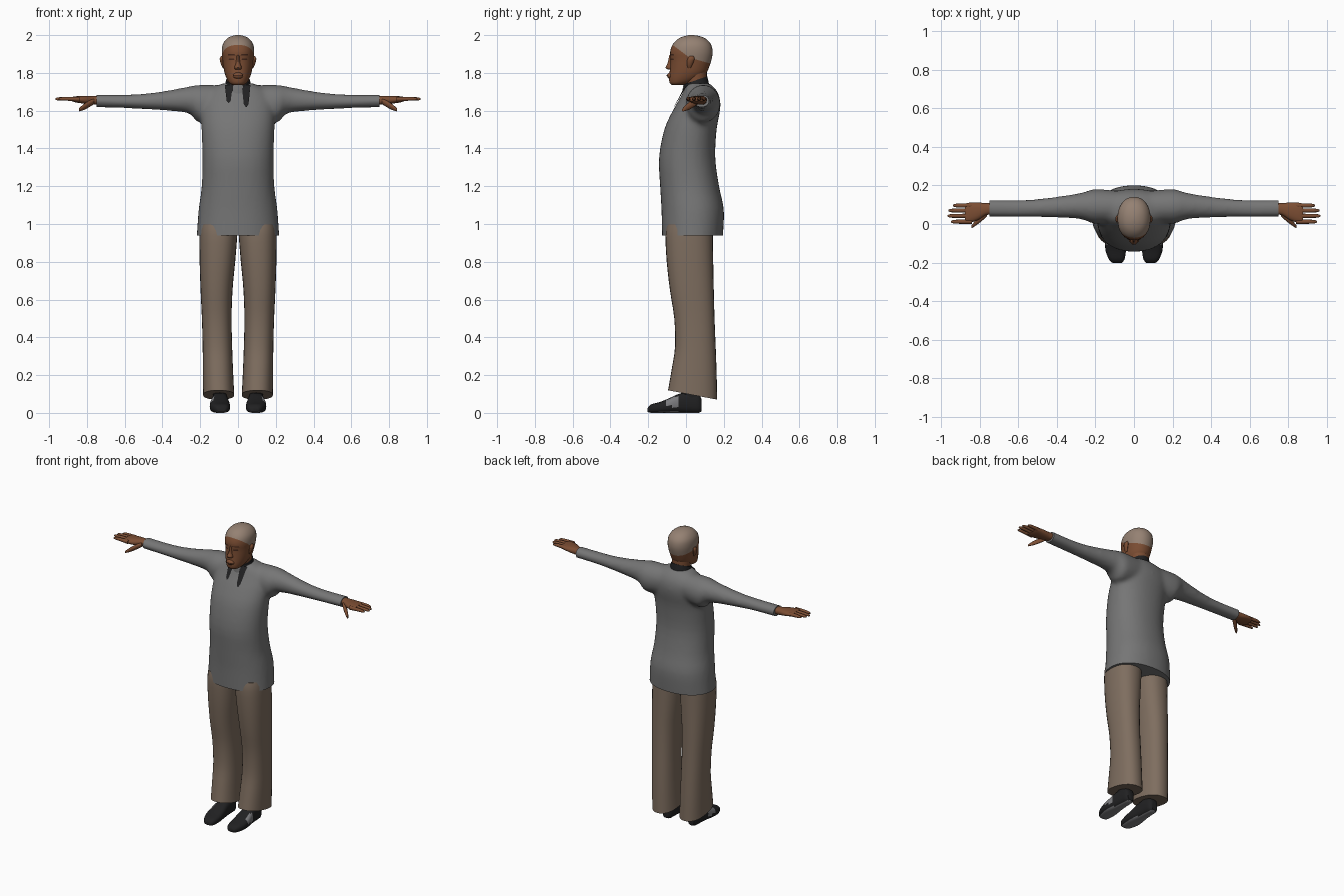
import bpy, bmesh, math
from mathutils import Vector
from mathutils.bvhtree import BVHTree

if "Cube" in bpy.data.objects:
    bpy.data.objects.remove(bpy.data.objects["Cube"])


def material(name, rgb):
    m = bpy.data.materials.new(name)
    m.use_nodes = True
    m.diffuse_color = (*rgb, 1)
    bsdf = m.node_tree.nodes["Principled BSDF"]
    bsdf.inputs["Base Color"].default_value = (*rgb, 1)
    bsdf.inputs["Roughness"].default_value = 0.8
    return m


GREY = material("shirt grey", (0.18, 0.18, 0.18))
BROWN = material("trouser brown", (0.21, 0.155, 0.115))
SKIN = material("skin", (0.2, 0.075, 0.033))
HAIR = material("cropped hair", (0.3, 0.22, 0.17))
BLACK = material("black", (0.015, 0.015, 0.016))
SOLE = material("shoe grey", (0.2, 0.2, 0.21))
DARK = material("dark skin", (0.06, 0.022, 0.012))


def finish(name, bm, mats, angle=45):
    bmesh.ops.recalc_face_normals(bm, faces=bm.faces)
    me = bpy.data.meshes.new(name)
    bm.to_mesh(me)
    bm.free()
    for m in mats:
        me.materials.append(m)
    me.shade_smooth()
    me.set_sharp_from_angle(angle=math.radians(angle))
    ob = bpy.data.objects.new(name, me)
    bpy.context.collection.objects.link(ob)
    return ob


def spline(rows, steps):
    """Catmull-Rom through the section rows."""
    rows = [list(r) + [0] * (6 - len(r)) for r in rows]
    out = []
    for i in range(len(rows) - 1):
        a, b, c, d = (rows[max(0, min(len(rows) - 1, i + k))] for k in (-1, 0, 1, 2))
        for s in range(steps):
            t = s / steps
            out.append([q + 0.5 * t * (r - p + t * (2*p - 5*q + 4*r - s2 + t * (3*(q - r) + s2 - p)))
                        for p, q, r, s2 in zip(a, b, c, d)])
    return out + [rows[-1]]


def loft(bm, axis, rows, sides=24, power=2.0, side=1, steps=3):
    """Rows are (t, u0, u1, v0, v1, slope of t along v)."""
    rings = []
    for t, u0, u1, v0, v1, slope in spline(rows, steps):
        ring = []
        for k in range(sides):
            a = 2 * math.pi * k / sides
            c, s = math.cos(a), math.sin(a)
            c = math.copysign(abs(c) ** (2 / power), c)
            s = math.copysign(abs(s) ** (2 / power), s)
            u = (u0 + u1 + (u1 - u0) * c) / 2
            v = (v0 + v1 + (v1 - v0) * s) / 2
            w = t + slope * (v - (v0 + v1) / 2)
            x, y, z = {"x": (w, u, v), "y": (u, w, v), "z": (u, v, w)}[axis]
            ring.append(bm.verts.new((x * side, y, z)))
        rings.append(ring)
    for r, q in zip(rings, rings[1:]):
        for k in range(sides):
            n = (k + 1) % sides
            bm.faces.new((r[k], r[n], q[n], q[k]))
    bm.faces.new(rings[0])
    bm.faces.new(rings[-1])


def part(name, mat, axis, rows, **kw):
    bm = bmesh.new()
    loft(bm, axis, rows, **kw)
    return finish(name, bm, [mat])


def patch(name, target, mat, rows, lift=0.005, cols=4):
    """Thin plate laid on the front of a target; rows are (z, x0, x1)."""
    bm = bmesh.new()
    src = bmesh.new()
    src.from_mesh(target.data)
    tree = BVHTree.FromBMesh(src)
    src.free()
    grid = []
    for z, x0, x1 in rows:
        line = []
        for c in range(cols + 1):
            x = x0 + (x1 - x0) * c / cols
            hit = tree.ray_cast(Vector((x, -1, z)), Vector((0, 1, 0)))[0]
            line.append(bm.verts.new((x, (hit.y if hit else 0) - lift, z)))
        grid.append(line)
    for a, b in zip(grid, grid[1:]):
        for c in range(cols):
            bm.faces.new((a[c], a[c + 1], b[c + 1], b[c]))
    return finish(name, bm, [mat])


# Shirt: body and sleeves fused, then trimmed at hem and cuffs
bm = bmesh.new()
loft(bm, "z", [(.88, -.222, .222, -.125, .19), (.96, -.217, .217, -.127, .197),
               (1.08, -.208, .208, -.13, .2), (1.2, -.192, .192, -.137, .175),
               (1.35, -.188, .188, -.143, .155), (1.5, -.193, .193, -.115, .162),
               (1.6, -.195, .195, -.07, .18), (1.66, -.185, .185, -.035, .18),
               (1.71, -.15, .15, -.01, .16), (1.745, -.08, .08, .005, .125)], sides=40, power=2.2)
for s in (1, -1):
    loft(bm, "x", [(.06, .01, .17, 1.56, 1.735), (.2, .0, .182, 1.535, 1.737),
                   (.25, .018, .168, 1.58, 1.73), (.3, .028, .157, 1.593, 1.72),
                   (.4, .033, .142, 1.602, 1.702), (.5, .036, .13, 1.608, 1.69),
                   (.62, .036, .125, 1.614, 1.685), (.8, .038, .127, 1.618, 1.687)], side=s)
shirt = finish("shirt", bm, [GREY])
remesh = shirt.modifiers.new("fuse", "REMESH")
remesh.mode = "VOXEL"
remesh.voxel_size = 0.013
relax = shirt.modifiers.new("relax", "SMOOTH")
relax.iterations = 7
fused = bpy.data.meshes.new_from_object(shirt.evaluated_get(bpy.context.evaluated_depsgraph_get()))
shirt.modifiers.clear()
bm = bmesh.new()
bm.from_mesh(fused)
for co, no in (((0, 0, .94), (0, 0, -1)), ((.75, 0, 0), (1, 0, 0)), ((-.75, 0, 0), (-1, 0, 0))):
    bmesh.ops.bisect_plane(bm, geom=bm.verts[:] + bm.edges[:] + bm.faces[:],
                           plane_co=co, plane_no=no, clear_outer=True)
    bmesh.ops.holes_fill(bm, edges=[e for e in bm.edges if e.is_boundary])
bpy.data.objects.remove(shirt)
shirt = finish("shirt", bm, [GREY], 50)

# Head with a hairline cut around it
bm = bmesh.new()
loft(bm, "z", [(1.736, -.028, .028, -.075, -.02), (1.746, -.045, .045, -.086, .02),
               (1.77, -.06, .06, -.09, .075), (1.8, -.071, .071, -.087, .108),
               (1.83, -.077, .077, -.084, .122), (1.87, -.082, .082, -.082, .135),
               (1.91, -.086, .086, -.084, .141), (1.95, -.081, .081, -.071, .133),
               (1.98, -.06, .06, -.042, .106), (1.995, -.033, .033, -.008, .07),
               (2.0, -.008, .008, .02, .04)], sides=32, power=2.15)
EAR = Vector((0, .02, 1.88))
for slope in (.75, .28):
    bmesh.ops.bisect_plane(bm, geom=bm.verts[:] + bm.edges[:] + bm.faces[:],
                           plane_co=EAR, plane_no=(0, slope, 1))
for f in bm.faces:
    d = f.calc_center_median() - EAR
    f.material_index = int(d.z > -d.y * (.75 if d.y < 0 else .28))
head = finish("head", bm, [SKIN, HAIR])
part("neck", SKIN, "z", [(1.7, -.058, .058, 0, .11), (1.85, -.06, .06, -.01, .11)])
part("nose", SKIN, "z", [(1.895, -.008, .008, -.088, -.06), (1.85, -.012, .012, -.098, -.06),
                         (1.828, -.02, .02, -.108, -.06), (1.817, -.014, .014, -.094, -.06)], sides=12)
part("lips", SKIN, "z", [(1.77, -.018, .018, -.092, -.06), (1.779, -.027, .027, -.099, -.06),
                         (1.79, -.027, .027, -.1, -.06), (1.802, -.015, .015, -.09, -.06)], sides=16)
patch("mouth", head, DARK, [(1.783, -.024, .024), (1.788, -.027, .027)], lift=.0135, cols=8)
for s, label in ((1, "left"), (-1, "right")):
    patch(label + "_eye", head, DARK, [(1.867, s * .024, s * .044), (1.872, s * .018, s * .05),
                                       (1.877, s * .024, s * .046)], lift=.002)
    patch(label + "_brow", head, DARK, [(1.893, s * .014, s * .054), (1.899, s * .018, s * .052)], lift=.002)
    part(label + "_ear", SKIN, "z", [(1.825, .07, .08, .01, .025), (1.845, .072, .09, .005, .035),
                                     (1.875, .076, .097, .008, .045), (1.89, .078, .088, .02, .038)],
         sides=12, side=s)

# Open collar with two hanging ends
bm = bmesh.new()
loft(bm, "z", [(1.68, -.078, .078, -.02, .13), (1.725, -.07, .07, -.018, .122, .2),
               (1.76, -.064, .064, -.014, .112, .35)], sides=32)
for f in bm.faces:
    c = f.calc_center_median()
    f.material_index = int(abs(c.x) < .03 and c.y < .02)
finish("collar", bm, [BLACK, GREY])
for label, x0, x1, bottom in (("right", -.07, -.028, 1.64), ("left", .02, .066, 1.62)):
    rows = []
    for i in range(9):
        t = i / 8
        taper = .012 * t + (.008 if i == 8 else 0)
        rows.append((1.735 + (bottom - 1.735) * t, x0 + taper, x1 - taper))
    patch(label + "_collar_end", shirt, BLACK, rows, lift=.008)

FINGERS = (("index", .012, .95), ("middle", .042, .967), ("ring", .07, .962), ("little", .096, .94))
for s, label in ((1, "left"), (-1, "right")):
    # Trouser leg with a sloping hem
    part(label + "_trouser_leg", BROWN, "z",
         [(.095, .02, .185, -.095, .165, -.19), (.22, .026, .186, -.076, .162, -.08),
          (.35, .031, .187, -.058, .157), (.5, .034, .191, -.062, .151),
          (.65, .029, .198, -.085, .147), (.8, .015, .203, -.102, .144),
          (.94, .004, .204, -.109, .142), (1.0, .004, .2, -.1, .14)], side=s, power=2.3, sides=28)

    # Shoe: grey sole and side panel
    bm = bmesh.new()
    loft(bm, "y", [(-.203, .065, .11, .006, .026), (-.185, .05, .129, 0, .045),
                   (-.14, .042, .147, 0, .057), (-.09, .044, .149, 0, .077),
                   (-.04, .05, .141, 0, .1), (.02, .055, .135, 0, .112),
                   (.065, .06, .13, 0, .1), (.083, .075, .118, .008, .07)], sides=24, power=2.8, side=s)
    bm.normal_update()
    bmesh.ops.recalc_face_normals(bm, faces=bm.faces)
    for f in bm.faces:
        c = f.calc_center_median()
        panel = -.1 < c.y < -.035 and .035 < c.z < .085 and abs(c.x) > .125
        f.material_index = int(f.normal.z < -.8 or panel)
    finish(label + "_shoe", bm, [BLACK, SOLE])
    part(label + "_sock", BLACK, "z", [(.06, .06, .132, -.03, .075), (.2, .06, .135, -.02, .08)], side=s)

    # Hand: palm, fingers and thumb
    part(label + "_palm", SKIN, "x",
         [(.73, .05, .112, 1.632, 1.678), (.77, .045, .108, 1.632, 1.678), (.81, .02, .112, 1.636, 1.678),
          (.86, .004, .11, 1.644, 1.676), (.878, .01, .104, 1.65, 1.672)], side=s, power=2.4, sides=16)
    for finger, y, tip in FINGERS:
        part(f"{label}_{finger}_finger", SKIN, "x",
             [(.84, y - .012, y + .012, 1.648, 1.674), (.9, y - .011, y + .011, 1.652, 1.674),
              (tip - .015, y - .009, y + .009, 1.654, 1.671), (tip, y - .004, y + .004, 1.657, 1.665)],
             side=s, sides=10)
    part(label + "_thumb", SKIN, "x",
         [(.762, .04, .075, 1.635, 1.665), (.79, .015, .05, 1.617, 1.652),
          (.82, -.008, .02, 1.602, 1.632), (.842, -.022, -.006, 1.596, 1.612)], side=s, sides=12)
